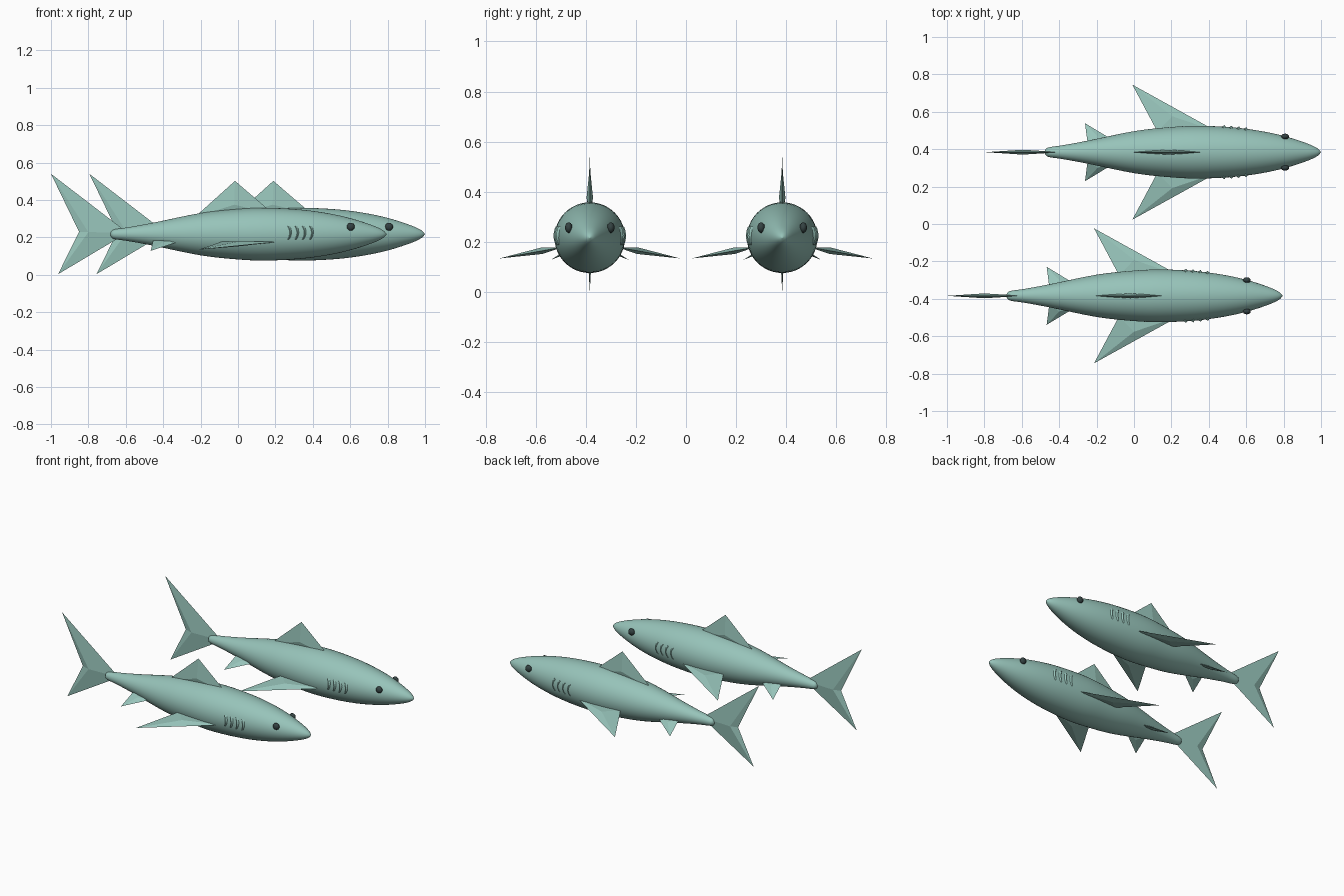
import bpy, bmesh, math
from mathutils import Vector

if "Cube" in bpy.data.objects:
    bpy.data.objects.remove(bpy.data.objects["Cube"], do_unlink=True)

AXIS_Z = 0.217


def material(name, color, rough):
    m = bpy.data.materials.new(name)
    m.use_nodes = True
    m.diffuse_color = color
    bsdf = m.node_tree.nodes["Principled BSDF"]
    bsdf.inputs["Base Color"].default_value = color
    bsdf.inputs["Roughness"].default_value = rough
    return m


SKIN = material("sea_green_skin", (0.31, 0.55, 0.49, 1), 0.6)
DARK = material("dark_eye", (0.035, 0.055, 0.055, 1), 0.3)


def finish(name, bm, offset, mat, smooth=False):
    bmesh.ops.recalc_face_normals(bm, faces=bm.faces)
    mesh = bpy.data.meshes.new(name)
    bm.to_mesh(mesh)
    bm.free()
    mesh.materials.append(mat)
    for p in mesh.polygons:
        p.use_smooth = smooth
    ob = bpy.data.objects.new(name, mesh)
    ob.location = offset
    bpy.context.collection.objects.link(ob)
    return ob


# Body profile as (x, radius), smoothed into a dense outline
PROFILE = [(-0.684, 0), (-0.676, 0.017), (-0.655, 0.027), (-0.58, 0.038),
           (-0.45, 0.062), (-0.2, 0.113), (0, 0.135), (0.15, 0.141),
           (0.33, 0.132), (0.48, 0.112), (0.61, 0.083), (0.72, 0.047),
           (0.775, 0.021), (0.795, 0)]


def smooth_profile(points, steps=4):
    pts = [Vector(p) for p in points]
    out = []
    for i in range(len(pts) - 1):
        a, b = pts[i], pts[i + 1]
        p0 = pts[i - 1] if i else a
        p3 = pts[i + 2] if i + 2 < len(pts) else b
        for s in range(steps):
            t = s / steps
            out.append(0.5 * (2 * a + (b - p0) * t
                              + (2 * p0 - 5 * a + 4 * b - p3) * t ** 2
                              + (3 * a - p0 - 3 * b + p3) * t ** 3))
    return out + [pts[-1]]


OUTLINE = smooth_profile(PROFILE)


def radius_at(x):
    for a, b in zip(OUTLINE, OUTLINE[1:]):
        if a.x <= x <= b.x:
            return a.y + (b.y - a.y) * (x - a.x) / (b.x - a.x)
    return 0


def body(name, offset):
    bm = bmesh.new()
    verts = [bm.verts.new((p.x, 0, AXIS_Z + max(p.y, 0))) for p in OUTLINE]
    edges = [bm.edges.new(pair) for pair in zip(verts, verts[1:])]
    bmesh.ops.spin(bm, geom=verts + edges, cent=(0, 0, AXIS_Z), axis=(1, 0, 0),
                   angle=math.tau, steps=48, use_duplicate=False)
    bmesh.ops.remove_doubles(bm, verts=bm.verts, dist=0.0003)
    finish(name, bm, offset, SKIN, True)


def fin(name, rim, centre, thick, offset):
    """Sharp-edged fin: a rim with a raised ridge point on each side."""
    bm = bmesh.new()
    ring = [bm.verts.new(p) for p in rim]
    for sign in (1, -1):
        peak = bm.verts.new(Vector(centre) + sign * Vector(thick))
        for a, b in zip(ring, ring[1:] + ring[:1]):
            bm.faces.new((a, b, peak))
    finish(name, bm, offset, SKIN)


def eye(name, side, offset):
    bm = bmesh.new()
    bmesh.ops.create_uvsphere(bm, u_segments=20, v_segments=12, radius=1)
    bmesh.ops.scale(bm, vec=(0.021, 0.015, 0.021), verts=bm.verts)
    bmesh.ops.translate(bm, vec=(0.603, side * 0.084, 0.257), verts=bm.verts)
    finish(name, bm, offset, DARK, True)


def gill(name, x, side, offset):
    """Thin curved flap hugging the flank, lifted along its rear edge."""
    bm = bmesh.new()
    rows = []
    for i in range(7):
        t = i / 3 - 1
        z = 0.037 * t
        px = x + 0.006 - 0.012 * t * t
        row = []
        for dx, lift in ((0.006, -0.004), (-0.006, 0.008)):
            r = radius_at(px + dx) + lift * (1.1 - 0.5 * t * t)
            y = math.sqrt(r * r - z * z)
            row.append(bm.verts.new((px + dx, side * y, AXIS_Z + 0.008 + z)))
        rows.append(row)
    for a, b in zip(rows, rows[1:]):
        bm.faces.new((a[0], a[1], b[1], b[0]))
    ob = finish(name, bm, offset, SKIN)
    mod = ob.modifiers.new("thickness", "SOLIDIFY")
    mod.thickness = 0.003


def fish(label, offset):
    body(label + "_body", offset)

    # Upright fins
    fin(label + "_tail_fin",
        [(-0.59, 0, 0.225), (-1, 0, 0.54), (-0.85, 0, 0.23), (-0.962, 0, 0.003)],
        (-0.8, 0, 0.228), (0, 0.013, 0), offset)
    fin(label + "_dorsal_fin",
        [(0.19, 0, 0.325), (-0.016, 0, 0.502), (-0.235, 0, 0.305)],
        (-0.02, 0, 0.375), (0, 0.013, 0), offset)

    # Paired parts on each flank
    for side, word in ((1, "left"), (-1, "right")):
        fin(f"{label}_{word}_pectoral_fin",
            [(0.24, side * 0.11, 0.179), (-0.214, side * 0.361, 0.134),
             (-0.08, side * 0.11, 0.179)],
            (0, side * 0.19, 0.165), (0, side * 0.002, 0.013), offset)
        fin(f"{label}_{word}_pelvic_fin",
            [(-0.285, side * 0.045, 0.187), (-0.467, side * 0.155, 0.128),
             (-0.452, side * 0.04, 0.19)],
            (-0.4, side * 0.08, 0.168), (0, side * 0.004, 0.008), offset)
        eye(f"{label}_{word}_eye", side, offset)
        for i in range(4):
            gill(f"{label}_{word}_gill_{i + 1}", 0.278 + 0.039 * i, side, offset)


fish("front_fish", (0, -0.384, 0))
fish("rear_fish", (0.205, 0.384, 0))
